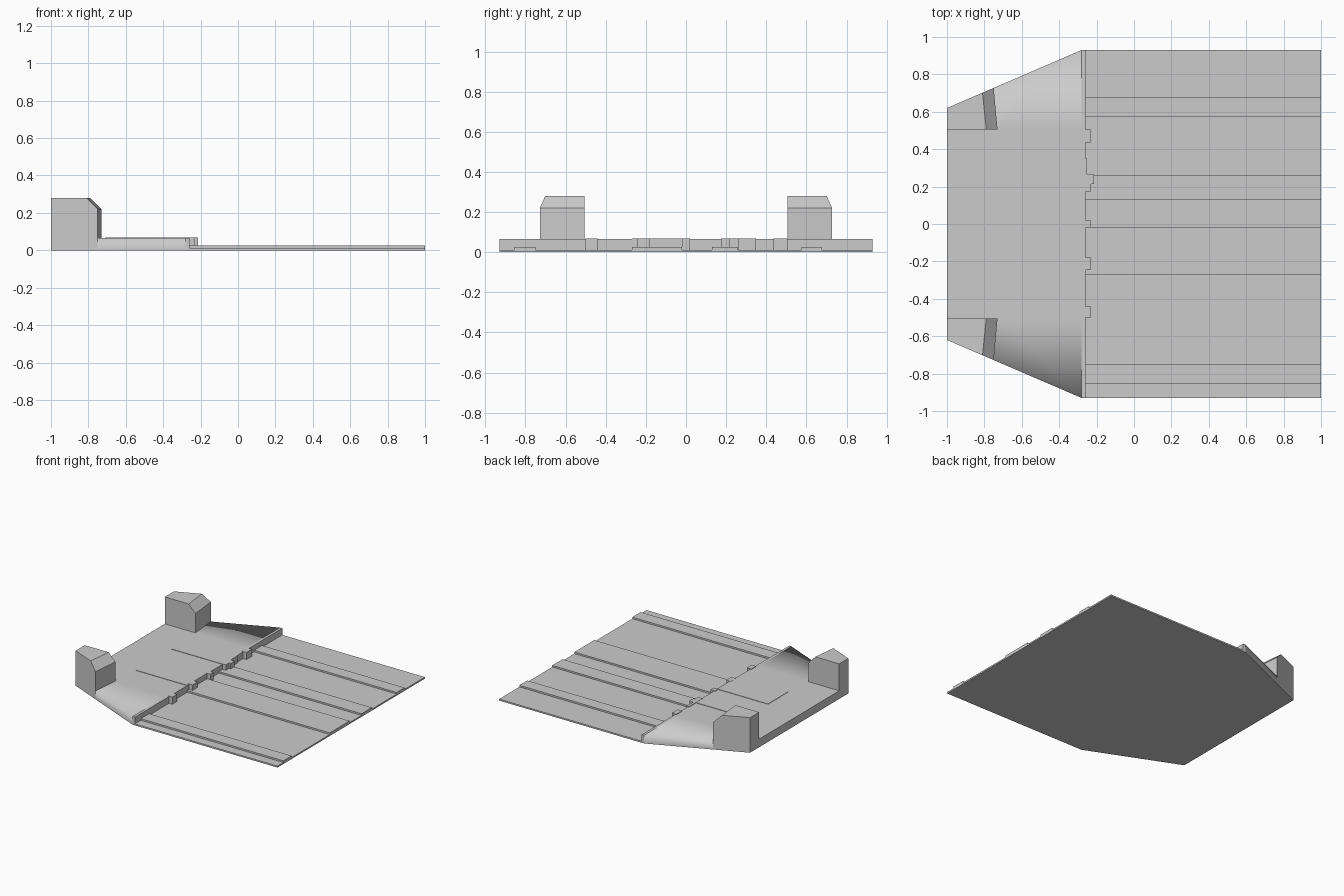
import bpy, bmesh

if "Cube" in bpy.data.objects:
    bpy.data.objects.remove(bpy.data.objects["Cube"], do_unlink=True)

grey = bpy.data.materials.new("plain grey")
grey.use_nodes = True
colour = (0.6, 0.6, 0.6, 1)
grey.diffuse_color = colour
grey.node_tree.nodes["Principled BSDF"].inputs["Base Color"].default_value = colour

HALF = 0.93      # half depth of the floor
INNER = 0.505    # inner side of the corner blocks
DECK = 0.065     # deck height
EDGE = -0.26     # step between deck and floor
SHOULDER = -0.28 # where the slanted sides begin


def slant(x):
    """Depth of the slanted side at x."""
    return 0.62 + (x + 1) * (HALF - 0.62) / (SHOULDER + 1)


def loft(name, ring_a, ring_b, soft_edge=None):
    """Closed solid between two matching rings; soft_edge is a shaded-over edge of ring_b."""
    bm = bmesh.new()
    a = [bm.verts.new(p) for p in ring_a]
    b = [bm.verts.new(p) for p in ring_b]
    bm.faces.new(a)
    bm.faces.new(b)
    n = len(a)
    for i in range(n):
        j = (i + 1) % n
        bm.faces.new((a[i], a[j], b[j], b[i]))
    bmesh.ops.recalc_face_normals(bm, faces=bm.faces[:])
    if soft_edge is not None:
        for e in bm.edges:
            e.smooth = False
        bm.edges.get((b[soft_edge], b[soft_edge + 1])).smooth = True
        for f in bm.faces:
            f.smooth = True
    mesh = bpy.data.meshes.new(name)
    bm.to_mesh(mesh)
    bm.free()
    mesh.materials.append(grey)
    obj = bpy.data.objects.new(name, mesh)
    bpy.context.collection.objects.link(obj)
    return obj


def prism(name, outline, z0, z1, soft_edge=None):
    return loft(name, [(x, y, z0) for x, y in outline],
                [(x, y, z1) for x, y in outline], soft_edge)


def box(name, x0, x1, y0, y1, z0, z1):
    return prism(name, [(x0, y0), (x1, y0), (x1, y1), (x0, y1)], z0, z1)


# Thin floor with raised planks
box("floor", EDGE, 1, -HALF, HALF, 0, 0.012)
for y0, y1 in [(-0.855, -0.75), (-0.27, -0.02), (0.13, 0.26), (0.575, 0.675)]:
    box("floor_plank", EDGE, 1, y0, y1, 0.01, 0.025)

# Central deck with a full-width lip
half = [(-1, INNER), (SHOULDER, INNER), (SHOULDER, HALF), (EDGE, HALF)]
prism("deck", half + [(x, -y) for x, y in reversed(half)], 0, DECK)

# Shallow panels on the deck, in line with the planks
for y0, y1 in [(-0.27, -0.02), (0.175, 0.26)]:
    box("deck_panel", -0.71, EDGE, y0, y1, DECK - 0.01, DECK + 0.003)

# Teeth along the deck edge
for y0, y1, reach in [(-0.50, -0.44, -0.23), (-0.245, -0.18, -0.23),
                      (-0.02, 0.02, -0.23), (0.175, 0.215, -0.23),
                      (0.215, 0.265, -0.215), (0.265, 0.35, -0.25),
                      (0.435, 0.505, -0.23)]:
    box("edge_tooth", EDGE - 0.01, reach, y0, y1, 0, DECK + 0.004)

# Slanted wings and chamfered corner blocks on both sides
for side, s in (("left_end", 1), ("right_end", -1)):
    front_in, front_out = -0.73, -0.75
    prism(side + "_wing",
          [(front_in, s * INNER), (front_out, s * slant(front_out)),
           (SHOULDER, s * HALF), (SHOULDER, s * INNER)], 0, DECK, soft_edge=1)
    prism(side + "_block_foot",
          [(-1, s * INNER), (-1, s * slant(-1)),
           (front_out, s * slant(front_out)), (front_in, s * INNER)], 0, DECK)
    profile = [(-1, DECK), (front_in, DECK), (front_in, 0.22), (-0.79, 0.28), (-1, 0.28)]
    inner = [(x, s * INNER, z) for x, z in profile]
    outer_x = [(x if x == -1 else x - 0.02, z) for x, z in profile]
    outer = [(x, s * slant(x), z) for x, z in outer_x]
    loft(side + "_block", inner, outer)
